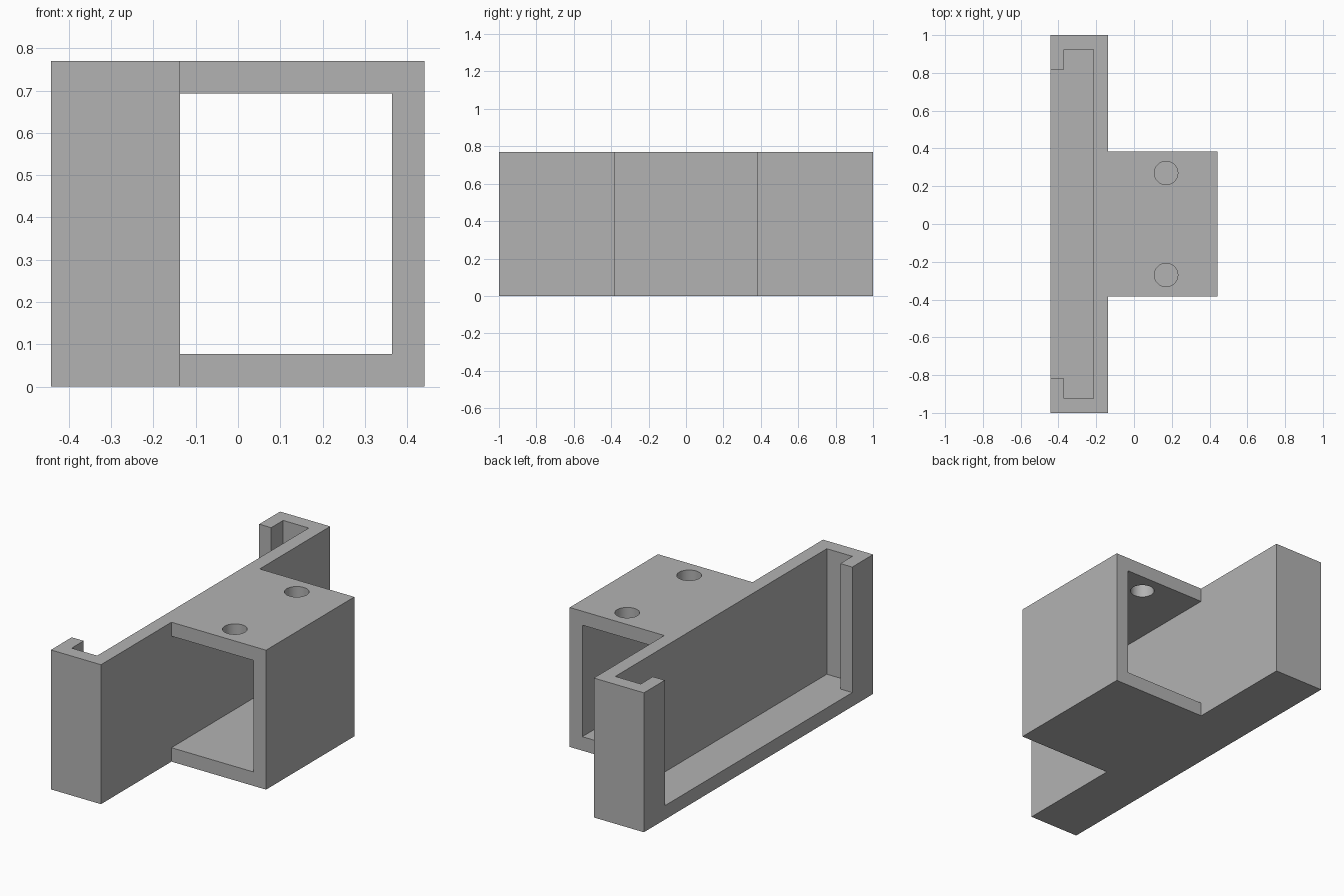
import bpy
import bmesh

cube = bpy.data.objects.get("Cube")
if cube:
    bpy.data.objects.remove(cube, do_unlink=True)

HEIGHT, WALL = 0.77, 0.077
BACK, FACE, TIP = -0.443, -0.137, 0.441    # x of rail opening, rail face, bracket end
HALF = 0.385                               # half width of the bracket

grey = bpy.data.materials.new("plain grey")
grey.use_nodes = True
grey.diffuse_color = (0.45, 0.45, 0.45, 1)
grey.node_tree.nodes["Principled BSDF"].inputs["Base Color"].default_value = (0.45, 0.45, 0.45, 1)


def prism(name, outline, z0, z1):
    """Extrude a flat outline from z0 up to z1."""
    bm = bmesh.new()
    base = bm.faces.new([bm.verts.new((x, y, z0)) for x, y in outline])
    top = bmesh.ops.extrude_face_region(bm, geom=[base])["geom"]
    verts = [v for v in top if isinstance(v, bmesh.types.BMVert)]
    bmesh.ops.translate(bm, verts=verts, vec=(0, 0, z1 - z0))
    bmesh.ops.recalc_face_normals(bm, faces=bm.faces)
    mesh = bpy.data.meshes.new(name)
    bm.to_mesh(mesh)
    bm.free()
    mesh.materials.append(grey)
    obj = bpy.data.objects.new(name, mesh)
    bpy.context.collection.objects.link(obj)
    return obj


def mirrored(half):
    """Complete an outline by reflecting it across y = 0."""
    return half + [(x, -y) for x, y in reversed(half)]


# Rail and bracket as one T-shaped block
mount = prism("rail_mount", mirrored(
    [(BACK, 1), (FACE, 1), (FACE, HALF), (TIP, HALF)]), 0, HEIGHT)

# Lipped slot in the rail, open at the top and back
slot = prism("slot_cutter", mirrored(
    [(BACK - 0.1, 0.818), (BACK + 0.073, 0.818), (BACK + 0.073, 0.923), (FACE - WALL, 0.923)]),
    WALL, HEIGHT + 0.1)

# Square tunnel through the bracket
tunnel = prism("tunnel_cutter", mirrored([(FACE, 0.5), (TIP - WALL, 0.5)]),
               WALL, HEIGHT - WALL)
cutters = [slot, tunnel]

# Two screw holes in the bracket's top plate
for y in (-0.27, 0.27):
    bpy.ops.mesh.primitive_cylinder_add(vertices=48, radius=0.062, depth=0.3,
                                        location=(0.17, y, HEIGHT))
    hole = bpy.context.object
    hole.name = "screw_hole_cutter"
    hole.data.materials.append(grey)
    cutters.append(hole)

# Cut, then discard the cutters
bpy.ops.object.select_all(action="DESELECT")
bpy.context.view_layer.objects.active = mount
mount.select_set(True)
for cutter in cutters:
    cutter.hide_render = True
    mod = mount.modifiers.new(cutter.name, "BOOLEAN")
    mod.operation = "DIFFERENCE"
    mod.solver = "EXACT"
    mod.object = cutter
    bpy.ops.object.modifier_apply(modifier=mod.name)
    bpy.data.objects.remove(cutter, do_unlink=True)

bpy.ops.object.shade_smooth_by_angle()
